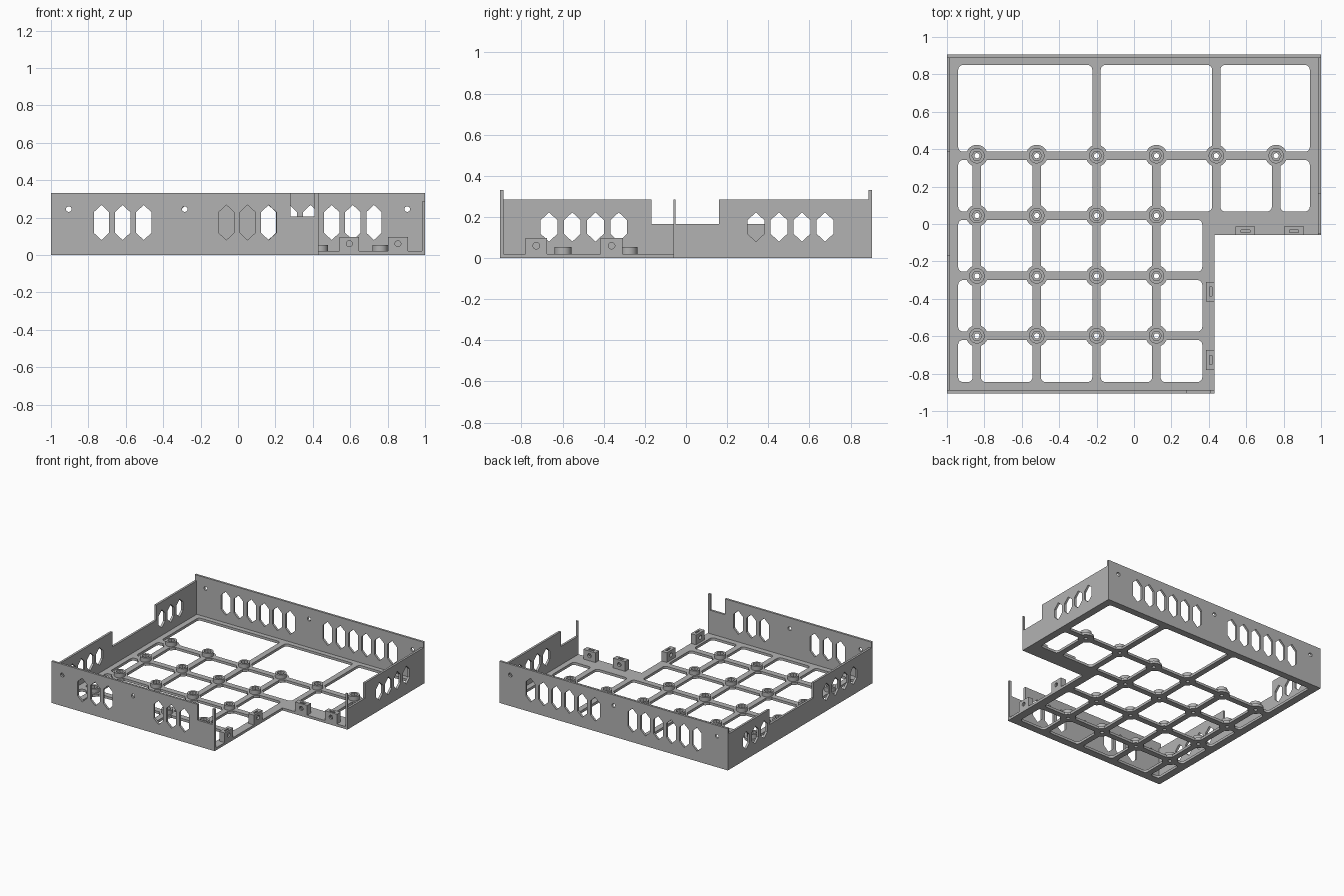
import bpy
import bmesh
from math import cos, sin, pi
from mathutils import Matrix, Vector

if "Cube" in bpy.data.objects:
    bpy.data.objects.remove(bpy.data.objects["Cube"])

GREY = (0.45, 0.45, 0.45, 1)
mat = bpy.data.materials.new("plain grey")
mat.use_nodes = True
mat.diffuse_color = GREY
mat.node_tree.nodes["Principled BSDF"].inputs["Base Color"].default_value = GREY

# Main sizes
HALF_Y, WALL, FLOOR = 0.905, 0.017, 0.02
STEP_X, STEP_Y = 0.43, -0.06
SIDE_TOP, END_TOP = 0.285, 0.33
X, Y, Z = Vector((1, 0, 0)), Vector((0, 1, 0)), Vector((0, 0, 1))


def circle(cx, cy, r, n=32):
    return [(cx + r * cos(2 * pi * i / n), cy + r * sin(2 * pi * i / n)) for i in range(n)]


def rounded(x0, x1, y0, y1, r=0.025, n=5):
    pts = []
    corners = [(x1 - r, y1 - r), (x0 + r, y1 - r), (x0 + r, y0 + r), (x1 - r, y0 + r)]
    for q, (cx, cy) in enumerate(corners):
        for i in range(n + 1):
            a = pi / 2 * (q + i / n)
            pts.append((cx + r * cos(a), cy + r * sin(a)))
    return pts


def box(x0, x1, y0, y1):
    return [(x0, y0), (x1, y0), (x1, y1), (x0, y1)]


def vent(c, top, bottom=0.08, half=0.041, tip=0.038):
    return [(c, bottom), (c + half, bottom + tip), (c + half, top - tip),
            (c, top), (c - half, top - tip), (c - half, bottom + tip)]


def plate(name, outline, holes, start, end, u=X, v=Y):
    """Extrude a flat profile with holes along u x v, from start to end."""
    w = u.cross(v)
    cu = bpy.data.curves.new(name, "CURVE")
    cu.dimensions, cu.fill_mode = "2D", "BOTH"
    cu.extrude = (end - start) / 2
    for loop in [outline] + holes:
        sp = cu.splines.new("POLY")
        sp.points.add(len(loop) - 1)
        for p, (a, b) in zip(sp.points, loop):
            p.co = (a, b, 0, 1)
        sp.use_cyclic_u = True
    tmp = bpy.data.objects.new(name + " profile", cu)
    bpy.context.collection.objects.link(tmp)
    deps = bpy.context.evaluated_depsgraph_get()
    me = bpy.data.meshes.new_from_object(tmp.evaluated_get(deps))
    bpy.data.objects.remove(tmp)
    bpy.data.curves.remove(cu)

    frame = Matrix((u, v, w)).transposed().to_4x4()
    me.transform(frame @ Matrix.Translation((0, 0, (start + end) / 2)))
    bm = bmesh.new()
    bm.from_mesh(me)
    bmesh.ops.remove_doubles(bm, verts=bm.verts, dist=0.0001)
    bmesh.ops.recalc_face_normals(bm, faces=bm.faces)
    bm.to_mesh(me)
    bm.free()
    me.materials.clear()
    me.materials.append(mat)
    ob = bpy.data.objects.new(name, me)
    bpy.context.collection.objects.link(ob)
    bpy.ops.object.select_all(action="DESELECT")
    ob.select_set(True)
    bpy.context.view_layer.objects.active = ob
    bpy.ops.object.shade_smooth_by_angle(angle=pi / 6)
    return ob


# Standoff positions
posts = [(x, y) for x in (-0.84, -0.52, -0.2, 0.12) for y in (0.365, 0.045, -0.278, -0.598)]
posts += [(0.44, 0.365), (0.76, 0.365)]

# Floor: stepped outline with a grid of rounded openings
edge = 1 - WALL
outline = [(-edge, WALL - HALF_Y), (STEP_X, WALL - HALF_Y), (STEP_X, STEP_Y),
           (edge, STEP_Y), (edge, HALF_Y - WALL), (-edge, HALF_Y - WALL)]
columns = [(-0.94, -0.863), (-0.818, -0.543), (-0.498, -0.223), (-0.178, 0.097)]
openings = [rounded(a, b, 0.387, 0.85) for a, b in [(-0.94, -0.223), (-0.178, 0.417), (0.462, 0.94)]]
openings += [rounded(a, b, 0.067, 0.342)
             for a, b in columns + [(0.142, 0.417), (0.462, 0.737), (0.782, 0.94)]]
for low, high in [(-0.255, 0.022), (-0.575, -0.3), (-0.845, -0.62)]:
    openings += [rounded(a, b, low, high) for a, b in columns + [(0.142, 0.365)]]
plate("floor", outline, openings + [circle(x, y, 0.014, 16) for x, y in posts], 0, FLOOR)

# Standoffs: round pad, raised boss, hexagonal nut pocket
for x, y in posts:
    plate("standoff pad", circle(x, y, 0.058, 40), [circle(x, y, 0.014, 16)], 0, FLOOR)
    plate("standoff boss", circle(x, y, 0.041), [circle(x, y, 0.027, 6)], FLOOR, 0.053)

# Back wall: two groups of six vents and three screw holes
pitch = 0.113
back_holes = [vent(s + i * pitch, 0.267) for s in (-0.73, 0.162) for i in range(6)]
back_holes += [circle(c, 0.245, 0.015, 16) for c in (-0.905, 0, 0.905)]
plate("back wall", box(-1, 1, 0, END_TOP), back_holes, -HALF_Y, WALL - HALF_Y, X, Z)

# Front wall: notch beside a slim post at its free end
front = [(-1, 0), (STEP_X, 0), (STEP_X, END_TOP), (0.41, END_TOP),
         (0.41, 0.205), (0.28, 0.205), (0.28, END_TOP), (-1, END_TOP)]
front_holes = [vent(s + i * pitch, 0.267) for s in (-0.73, -0.062) for i in range(3)]
front_holes += [circle(c, 0.245, 0.015, 16) for c in (-0.905, -0.285)]
plate("front wall", front, front_holes, HALF_Y - WALL, HALF_Y, X, Z)


# Side walls, each with a lowered stretch
def side_wall(name, y0, y1, n0, n1, vents, start):
    shape = [(y0, 0), (y1, 0), (y1, SIDE_TOP), (n1, SIDE_TOP),
             (n1, 0.165), (n0, 0.165), (n0, SIDE_TOP), (y0, SIDE_TOP)]
    plate(name, shape, [vent(c, 0.222) for c in vents], start, start + WALL, Y, Z)


inner = HALF_Y - WALL
rear_vents = [0.34 + i * 0.112 for i in range(4)]
front_vents = [-0.666 + i * 0.113 for i in range(4)]
side_wall("long side wall", -inner, inner, -0.167, 0.385, front_vents + rear_vents[1:], -1)
side_wall("short side wall", STEP_Y, inner, STEP_Y + 0.008, 0.16, rear_vents, edge)


# Joining blocks: drilled cheeks around a slot for a nut
def joining_block(c, face, sign, u):
    top, half, slot = 0.097, 0.053, 0.024
    layers = [0, 0.014, 0.027, 0.046]
    solid = box(c - half, c + half, FLOOR, top)
    slotted = [(c - half, FLOOR), (c + half, FLOOR), (c + half, top), (c + slot, top),
               (c + slot, 0.035), (c - slot, 0.035), (c - slot, top), (c - half, top)]
    for i in range(3):
        ends = sorted(face + sign * d for d in layers[i:i + 2])
        if i == 1:
            plate("joining block slot", slotted, [], *ends, u, Z)
        else:
            plate("joining block cheek", solid, [circle(c, 0.06, 0.016, 20)], *ends, u, Z)


for c in (-0.728, -0.362):
    joining_block(c, STEP_X, -1, Y)
for c in (0.595, 0.855):
    joining_block(c, -STEP_Y, -1, X)
